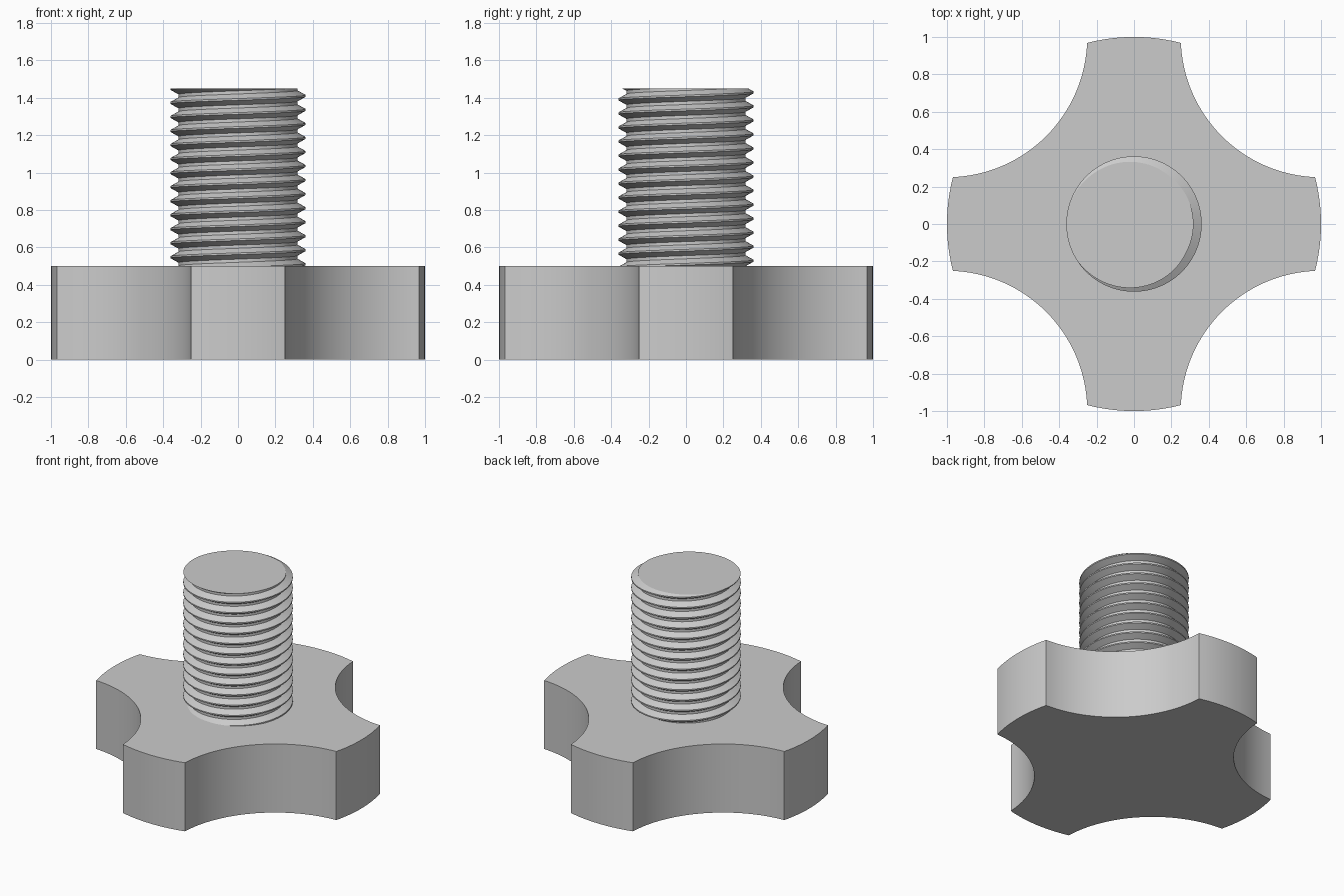
import bpy
import bmesh
from math import sin, cos, pi, atan2, sqrt, floor, radians

cube = bpy.data.objects.get("Cube")
if cube:
    bpy.data.objects.remove(cube, do_unlink=True)

grey = bpy.data.materials.new("plain grey")
grey.use_nodes = True
color = (0.6, 0.6, 0.6, 1)
grey.diffuse_color = color
grey.node_tree.nodes["Principled BSDF"].inputs["Base Color"].default_value = color


def finish(bm, name):
    """Turn the bmesh into a grey object with sharp edges kept."""
    bmesh.ops.recalc_face_normals(bm, faces=bm.faces[:])
    mesh = bpy.data.meshes.new(name)
    bm.to_mesh(mesh)
    bm.free()
    mesh.materials.append(grey)
    obj = bpy.data.objects.new(name, mesh)
    bpy.context.collection.objects.link(obj)
    bpy.ops.object.select_all(action='DESELECT')
    obj.select_set(True)
    bpy.context.view_layer.objects.active = obj
    bpy.ops.object.shade_smooth_by_angle(angle=radians(25))
    return obj


def arc(cx, cy, r, a0, a1, steps):
    """Points along an arc, without the end point."""
    angles = [a0 + (a1 - a0) * i / steps for i in range(steps)]
    return [(cx + r * cos(a), cy + r * sin(a)) for a in angles]


# Knob: a disc with four round scallops centred on the corners of its square
HEIGHT, SCALLOP = 0.5, 0.75
total = (3 - SCALLOP ** 2) / 2           # x + y where disc and scallop meet
gap = sqrt(2 - total ** 2)               # x - y at the same point
px, py = (total + gap) / 2, (total - gap) / 2
tip = atan2(py, px)
start = atan2(py - 1, px - 1)
end = -pi / 2 - (start + pi)             # mirrored about the diagonal
quarter = arc(0, 0, 1, -tip, tip, 12) + arc(1, 1, SCALLOP, start, end, 32)

bm = bmesh.new()
outline = []
for k in range(4):
    c, s = round(cos(k * pi / 2)), round(sin(k * pi / 2))
    outline += [bm.verts.new((c * x - s * y, s * x + c * y, 0)) for x, y in quarter]
base = bm.faces.new(outline)
top = bmesh.ops.extrude_face_region(bm, geom=[base])["geom"]
bmesh.ops.translate(bm, vec=(0, 0, HEIGHT),
                    verts=[v for v in top if isinstance(v, bmesh.types.BMVert)])
finish(bm, "knob")

# Threaded stud: one tooth profile swept along a right-hand helix
PITCH, CREST, ROOT, TOP = 0.075, 0.362, 0.318, 1.45
STEPS = 96
profile = [(CREST, -0.0045), (CREST, 0.0045), (ROOT, 0.029), (ROOT, 0.046),
           (CREST, PITCH - 0.0045)]
first = 1.41 - PITCH * 15                # lowest crest, inside the knob

bm = bmesh.new()
rings = []
for i in range(STEPS * 17 + 1):
    a = 2 * pi * (i % STEPS) / STEPS
    z = first + PITCH * i / STEPS
    rings.append([bm.verts.new((r * cos(a), r * sin(a), z + dz)) for r, dz in profile])
for ring, following in zip(rings, rings[1:]):
    for j in range(len(profile) - 1):
        bm.faces.new((ring[j], following[j], following[j + 1], ring[j + 1]))
bmesh.ops.remove_doubles(bm, verts=bm.verts[:], dist=0.0002)

# Trim both ends flat and cap them
for z, direction in ((TOP, 1), (HEIGHT - 0.02, -1)):
    cut = bmesh.ops.bisect_plane(
        bm, geom=bm.verts[:] + bm.edges[:] + bm.faces[:], dist=1e-6,
        plane_co=(0, 0, z), plane_no=(0, 0, direction), clear_outer=True)["geom_cut"]
    rim = [v for v in cut if isinstance(v, bmesh.types.BMVert) and v.is_valid]
    rim.sort(key=lambda v: atan2(v.co.y, v.co.x))
    bm.faces.new(rim)
finish(bm, "threaded_stud")
